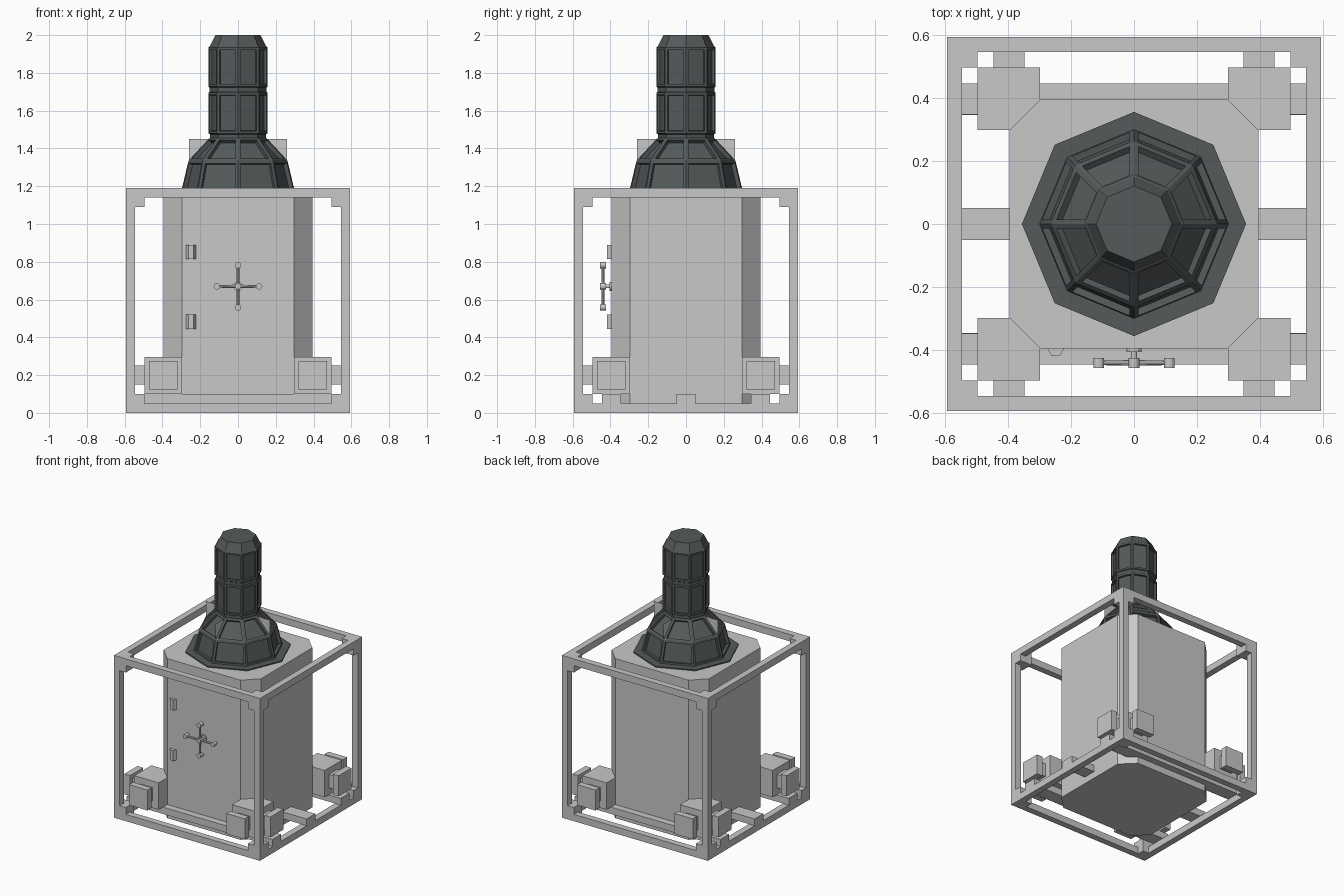
import bpy
import bmesh
from math import cos, sin, pi
from mathutils import Vector

old = bpy.data.objects.get("Cube")
if old:
    bpy.data.objects.remove(old, do_unlink=True)


def make_material(name, rgb):
    m = bpy.data.materials.new(name)
    m.use_nodes = True
    m.diffuse_color = (*rgb, 1)
    m.node_tree.nodes["Principled BSDF"].inputs["Base Color"].default_value = (*rgb, 1)
    return m


GREY = make_material("light grey metal", (0.58, 0.58, 0.58))
DARK = make_material("dark slate metal", (0.09, 0.102, 0.105))


def finish(name, bm, mat):
    mesh = bpy.data.meshes.new(name)
    bm.to_mesh(mesh)
    bm.free()
    mesh.materials.append(mat)
    ob = bpy.data.objects.new(name, mesh)
    bpy.context.collection.objects.link(ob)
    return ob


def add_box(bm, lo, hi):
    lo, hi = Vector(lo), Vector(hi)
    verts = bmesh.ops.create_cube(bm, size=1)["verts"]
    for v in verts:
        v.co = (lo + hi) / 2 + Vector([a * b for a, b in zip(v.co, hi - lo)])


def add_mirrored(bm, lo, hi, signs):
    """Add a box once per sign triple, flipped about the origin."""
    for s in signs:
        a = [l * k for l, k in zip(lo, s)]
        b = [h * k for h, k in zip(hi, s)]
        add_box(bm, [min(p) for p in zip(a, b)], [max(p) for p in zip(a, b)])


def add_rod(bm, start, end, r1, r2=None, sides=12):
    start, end = Vector(start), Vector(end)
    d = end - start
    verts = bmesh.ops.create_cone(bm, cap_ends=True, segments=sides, radius1=r1,
                                  radius2=r1 if r2 is None else r2,
                                  depth=d.length)["verts"]
    turn = d.to_track_quat("Z", "Y")
    for v in verts:
        v.co = turn @ v.co + (start + end) / 2


def loft(bm, rings):
    """Skin a stack of rings and return the side faces of each level."""
    loops = [[bm.verts.new(p) for p in ring] for ring in rings]
    n = len(loops[0])
    levels = []
    for a, b in zip(loops, loops[1:]):
        levels.append([bm.faces.new((a[i], a[(i + 1) % n], b[(i + 1) % n], b[i]))
                       for i in range(n)])
    bm.faces.new(loops[0][::-1])
    bm.faces.new(loops[-1])
    bm.normal_update()
    return levels


def ring(r, z, sides=8, x=0, y=0):
    return [(x + r * cos(i * 2 * pi / sides), y + r * sin(i * 2 * pi / sides), z)
            for i in range(sides)]


def recess(bm, faces, rib, depth):
    """Leave a flat rib around each face, then sink the panel with steep walls."""
    bmesh.ops.inset_individual(bm, faces=faces, thickness=rib, use_even_offset=True)
    bm.normal_update()
    bmesh.ops.inset_individual(bm, faces=faces, thickness=0.001, depth=-depth,
                               use_even_offset=True)


CORNERS = [(x, y, 1) for x in (-1, 1) for y in (-1, 1)]
OUT, IN, TOP, BAR = 0.592, 0.545, 1.19, 0.05

# Open cage of square bars with a block in every corner
bm = bmesh.new()
add_mirrored(bm, (IN, IN, 0), (OUT, OUT, TOP), CORNERS)
for z in (0, TOP - BAR):
    for s in (-1, 1):
        add_mirrored(bm, (-IN, IN, z), (IN, OUT, z + BAR), [(1, s, 1)])
        add_mirrored(bm, (IN, -IN, z), (OUT, IN, z + BAR), [(s, 1, 1)])
for z in (0, TOP - 2 * BAR):
    add_mirrored(bm, (0.495, 0.495, z), (OUT, OUT, z + 2 * BAR), CORNERS)
finish("cage_frame", bm, GREY)

# Bars resting on the side rails and carrying the cabinet
bm = bmesh.new()
for y in (-0.395, 0, 0.395):
    add_box(bm, (-OUT, y - 0.05, BAR), (OUT, y + 0.05, 0.1))
finish("support_bars", bm, GREY)

# Cabinet with chamfered corners
W, C = 0.395, 0.297
outline = [(C, -W), (W, -C), (W, C), (C, W), (-C, W), (-W, C), (-W, -C), (-C, -W)]
bm = bmesh.new()
loft(bm, [[(x, y, z) for x, y in outline] for z in (0, 1.17)])
finish("cabinet", bm, GREY)

# Shock mounts: block, two short stems and two outer pads per corner
bm = bmesh.new()
add_mirrored(bm, (C, C, 0.1), (0.495, 0.495, 0.297), CORNERS)
finish("mount_blocks", bm, GREY)
bm = bmesh.new()
add_mirrored(bm, (0.495, 0.347, 0.15), (IN, 0.445, 0.25), CORNERS)
add_mirrored(bm, (0.347, 0.495, 0.15), (0.445, IN, 0.25), CORNERS)
finish("mount_stems", bm, GREY)
bm = bmesh.new()
add_mirrored(bm, (IN, 0.32, 0.125), (OUT, 0.47, 0.275), CORNERS)
add_mirrored(bm, (0.32, IN, 0.125), (0.47, OUT, 0.275), CORNERS)
finish("mount_pads", bm, GREY)

# Six-sided door hinges
bm = bmesh.new()
for z in (0.445, 0.815):
    loft(bm, [ring(0.026, h, 6, -0.248, -W) for h in (z, z + 0.075)])
finish("door_hinges", bm, GREY)

# Four-armed door handle
bm = bmesh.new()
add_rod(bm, (0, -0.39, 0.67), (0, -0.406, 0.67), 0.024)
add_rod(bm, (0, -0.4, 0.67), (0, -0.43, 0.67), 0.01)
add_rod(bm, (0, -0.424, 0.67), (0, -0.456, 0.67), 0.016)
for dx, dz in ((1, 0), (-1, 0), (0, 1), (0, -1)):
    tip = (0.112 * dx, 0.67 + 0.112 * dz)
    add_rod(bm, (0, -0.44, 0.67), (tip[0], -0.44, tip[1]), 0.009, 0.007, 8)
    add_rod(bm, (tip[0], -0.424, tip[1]), (tip[0], -0.456, tip[1]), 0.017)
finish("door_handle", bm, GREY)

# Crossed upright fins inside the dome
bm = bmesh.new()
for x, y in ((0.26, 0), (0, 0.26)):
    bm.faces.new([bm.verts.new(p) for p in ((-x, -y, 1.18), (x, y, 1.18),
                                            (x, y, 1.45), (-x, -y, 1.45))])
finish("dome_fins", bm, GREY)

# Flat octagonal flange under the dome
bm = bmesh.new()
loft(bm, [ring(0.355, 1.165), ring(0.355, 1.178)])
finish("dome_flange", bm, DARK)

# Ribbed dome with recessed panels
bm = bmesh.new()
levels = loft(bm, [ring(0.3, 1.175), ring(0.262, 1.335), ring(0.15, 1.455)])
for level in levels:
    recess(bm, level, 0.015, 0.022)
finish("ribbed_dome", bm, DARK)

# Ribbed neck in two tiers with a bevelled cap
R = 0.157
bm = bmesh.new()
profile = [(0.147, 1.45), (0.147, 1.475), (R, 1.48), (R, 1.695), (0.15, 1.7),
           (0.15, 1.722), (R, 1.727), (R, 1.935), (0.15, 1.94), (0.12, 2.0)]
levels = loft(bm, [ring(r, z) for r, z in profile])
for i in (2, 6):
    recess(bm, levels[i], 0.013, 0.014)
finish("ribbed_neck", bm, DARK)
